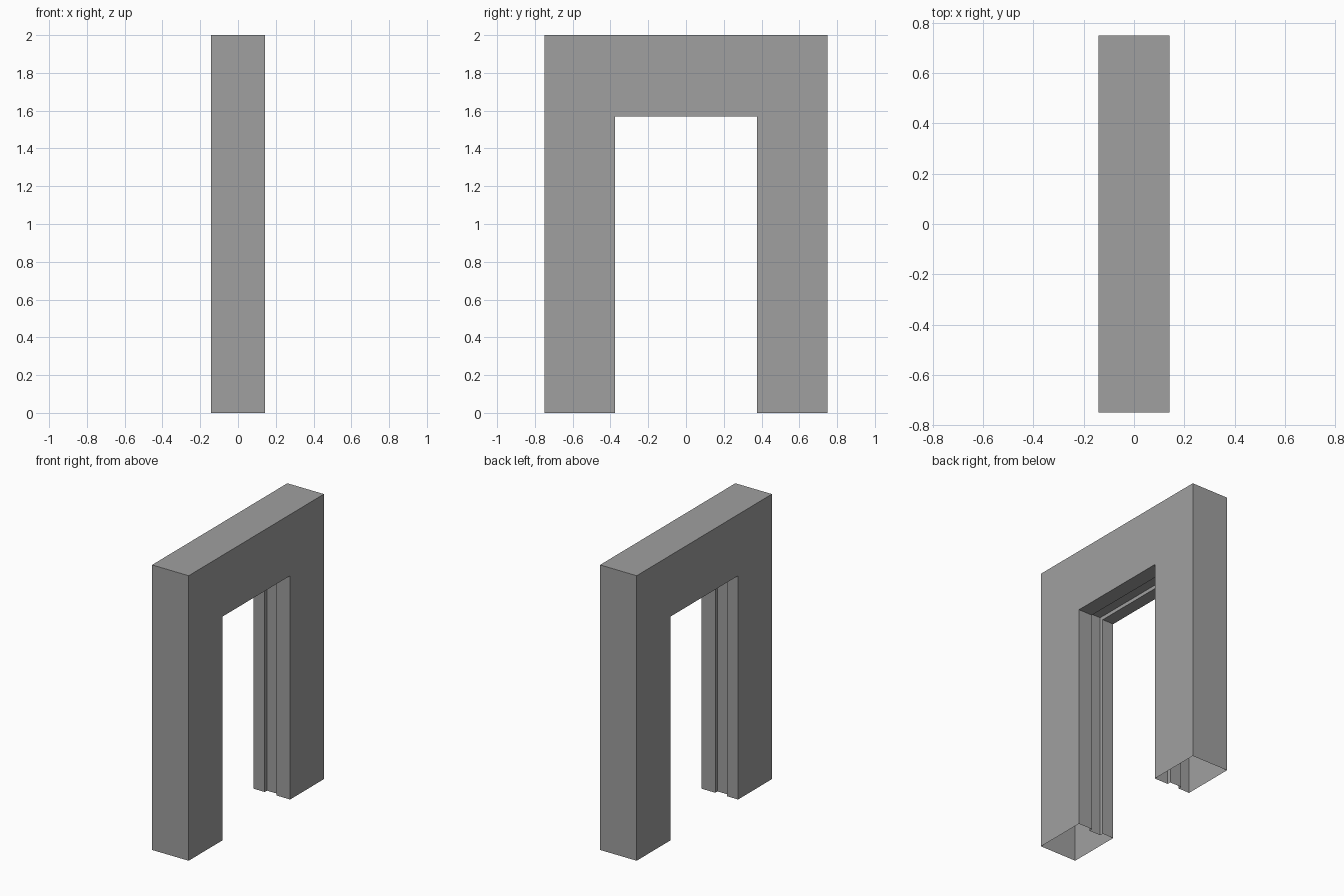
import bpy
import bmesh

cube = bpy.data.objects.get("Cube")
if cube:
    bpy.data.objects.remove(cube, do_unlink=True)

grey = bpy.data.materials.new("mid grey")
grey.use_nodes = True
colour = (0.35, 0.35, 0.35, 1)
grey.diffuse_color = colour
grey.node_tree.nodes["Principled BSDF"].inputs["Base Color"].default_value = colour

# Arch lines as (half width, height)
OUTER = (0.75, 2.0)
INNER = (0.375, 1.57)
GROOVE = (0.4, 1.595)

# Cross-section of the frame, with the door groove on its inner side
HALF_DEPTH = 0.142
GROOVE_FRONT, GROOVE_BACK = 0.035, -0.055
section = [
    (HALF_DEPTH, OUTER), (HALF_DEPTH, INNER),
    (GROOVE_FRONT, INNER), (GROOVE_FRONT, GROOVE),
    (GROOVE_BACK, GROOVE), (GROOVE_BACK, INNER),
    (-HALF_DEPTH, INNER), (-HALF_DEPTH, OUTER),
]

# Sweep the section up one jamb, over the lintel and down the other;
# the feet stay open because the frame is hollow
bm = bmesh.new()
stations = [(-1, 0), (-1, 1), (1, 1), (1, 0)]
rings = [[bm.verts.new((x, side * w, top * h)) for x, (w, h) in section]
         for side, top in stations]
for a, b in zip(rings, rings[1:]):
    for i in range(len(section)):
        j = (i + 1) % len(section)
        bm.faces.new((a[i], a[j], b[j], b[i]))
bmesh.ops.recalc_face_normals(bm, faces=bm.faces)

mesh = bpy.data.meshes.new("door_frame")
bm.to_mesh(mesh)
bm.free()
mesh.materials.append(grey)
frame = bpy.data.objects.new("door_frame", mesh)
bpy.context.collection.objects.link(frame)
